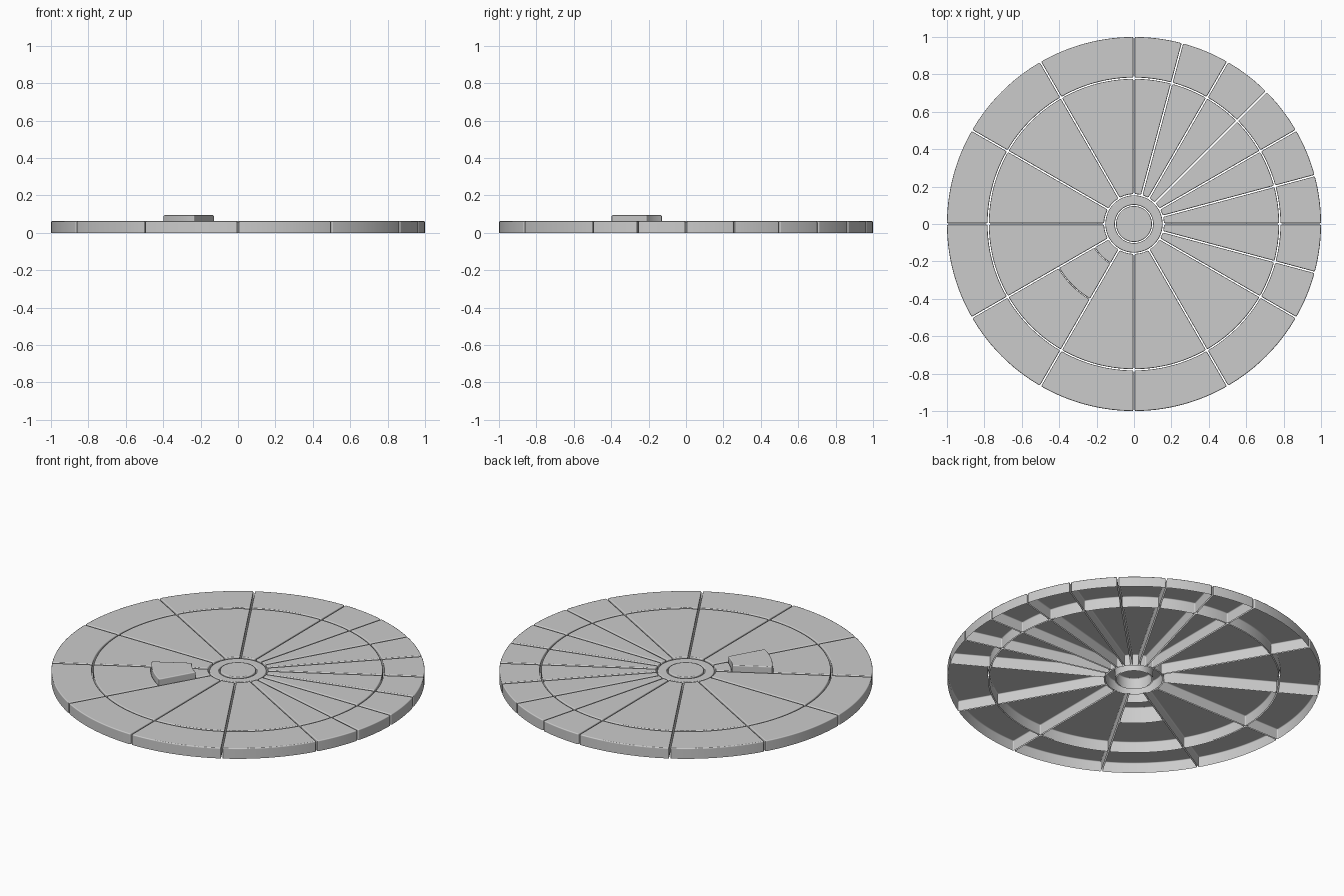
import bpy, bmesh
from math import radians, asin, sin, cos, pi, ceil

if "Cube" in bpy.data.objects:
    bpy.data.objects.remove(bpy.data.objects["Cube"])

H = 0.062      # tile height
GAP = 0.004    # half of the groove width
BEVEL = 0.006


def finish(name, bm):
    bmesh.ops.recalc_face_normals(bm, faces=bm.faces)
    # open shells: make sure the top points up
    top = max(bm.faces, key=lambda f: f.calc_center_median().z)
    if top.normal.z < 0:
        bmesh.ops.reverse_faces(bm, faces=bm.faces)
    me = bpy.data.meshes.new(name)
    bm.to_mesh(me)
    bm.free()
    ob = bpy.data.objects.new(name, me)
    bpy.context.collection.objects.link(ob)
    me.shade_smooth()
    me.set_sharp_from_angle(angle=radians(30))
    mod = ob.modifiers.new("soft_edges", 'BEVEL')
    mod.width = BEVEL
    mod.segments = 2
    mod.limit_method = 'ANGLE'
    mod.angle_limit = radians(40)
    mod.harden_normals = True
    return ob


def arc(r, a0, a1):
    """Points on an arc, trimmed so that the side grooves stay parallel."""
    t = asin(GAP / r)
    a0, a1 = a0 + t, a1 - t
    n = max(3, ceil((a1 - a0) * r / 0.03))
    return [(r * cos(a0 + (a1 - a0) * i / n), r * sin(a0 + (a1 - a0) * i / n))
            for i in range(n + 1)]


def tile(name, r0, r1, d0, d1, z1=H):
    """Ring-sector tile with walls and a top, open underneath."""
    a0, a1 = radians(d0), radians(d1)
    outline = arc(r1, a0, a1) + arc(r0, a0, a1)[::-1]
    bm = bmesh.new()
    low = [bm.verts.new((x, y, 0)) for x, y in outline]
    high = [bm.verts.new((x, y, z1)) for x, y in outline]
    n = len(outline)
    for i in range(n):
        j = (i + 1) % n
        bm.faces.new((low[i], low[j], high[j], high[i]))
    bm.faces.new(high)
    return finish(name, bm)


def lathe(name, profile, steps=64):
    bm = bmesh.new()
    vs = [bm.verts.new((r, 0, z)) for r, z in profile]
    es = [bm.edges.new(p) for p in zip(vs, vs[1:])]
    bmesh.ops.spin(bm, geom=vs + es, cent=(0, 0, 0), axis=(0, 0, 1),
                   angle=2 * pi, steps=steps, use_duplicate=False)
    bmesh.ops.remove_doubles(bm, verts=bm.verts, dist=1e-5)
    return finish(name, bm)


# Sector tiles: narrow sectors on the right/back, wide ones elsewhere
angles = [-30, -15, 0, 15, 30, 45, 60, 75, 90, 120, 150, 180, 210, 240, 270, 300, 330]
for d0, d1 in zip(angles, angles[1:]):
    tile("rim_tile", 0.783, 1.0, d0, d1)
    if d0 == 210:
        # this sector is split in three, with a raised middle block
        tile("sector_tile_inner", 0.16, 0.244, d0, d1)
        tile("raised_block", 0.247, 0.464, d0, d1, 0.095)
        tile("sector_tile_outer", 0.467, 0.776, d0, d1)
    else:
        tile("sector_tile", 0.16, 0.776, d0, d1)

# Hub: ring and central disc, both open underneath
lathe("hub_ring", [(0.153, 0), (0.153, H - 0.004), (0.102, H - 0.004), (0.102, 0)])
lathe("hub_disc", [(0.096, 0), (0.096, H), (0, H)])
